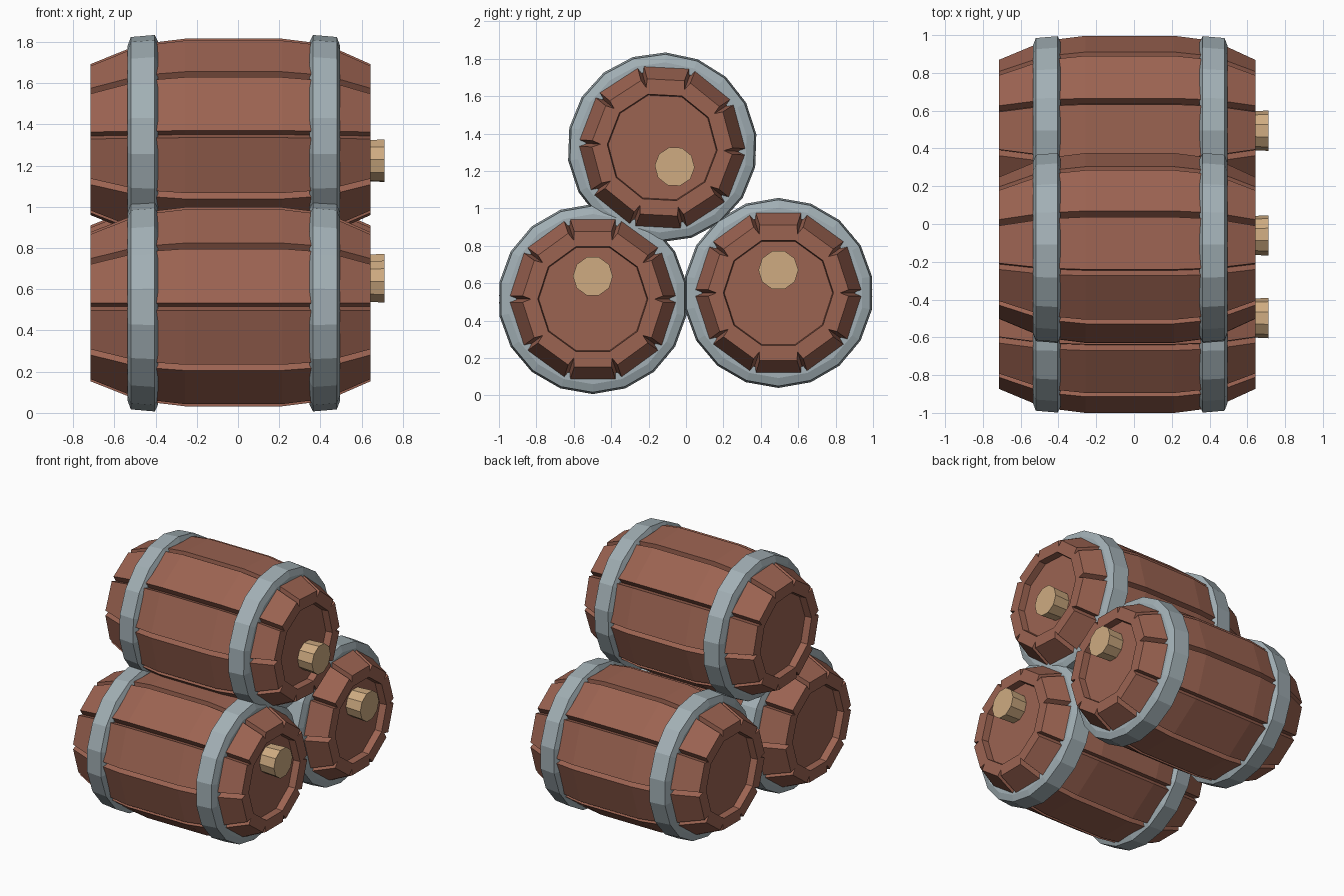
import bpy, bmesh
from math import sin, cos, tan, pi, radians, atan2, hypot

if "Cube" in bpy.data.objects:
    bpy.data.objects.remove(bpy.data.objects["Cube"])


def material(name, rgb):
    m = bpy.data.materials.new(name)
    m.diffuse_color = (*rgb, 1)
    m.use_nodes = True
    m.node_tree.nodes["Principled BSDF"].inputs["Base Color"].default_value = m.diffuse_color
    return m


WOOD = material("red_wood", (0.33, 0.125, 0.083))
STEEL = material("hoop_grey", (0.36, 0.43, 0.46))
CORK = material("cork_tan", (0.62, 0.41, 0.22))


def loft(name, rings, mat, place, closed=False):
    """Skin a list of (x, [(y, z), ...]) rings; open lofts get end caps."""
    bm = bmesh.new()
    loops = [[bm.verts.new((x, y, z)) for y, z in pts] for x, pts in rings]
    pairs = list(zip(loops, loops[1:]))
    if closed:
        pairs.append((loops[-1], loops[0]))
    else:
        bm.faces.new(loops[0])
        bm.faces.new(loops[-1])
    for a, b in pairs:
        n = len(a)
        for i in range(n):
            j = (i + 1) % n
            bm.faces.new((a[i], a[j], b[j], b[i]))
    bmesh.ops.recalc_face_normals(bm, faces=bm.faces)
    me = bpy.data.meshes.new(name)
    bm.to_mesh(me)
    bm.free()
    me.materials.append(mat)
    ob = bpy.data.objects.new(name, me)
    bpy.context.collection.objects.link(ob)
    ob.location = (0, place[0], place[1])
    ob.rotation_euler.x = place[2]
    return ob


def polar(r, a):
    return (r * cos(a), r * sin(a))


def circle(r, n, start):
    return [polar(r, start + 2 * pi * i / n) for i in range(n)]


def stave_ring(ap, gap=0.018, depth=0.05):
    """Ten flat staves with a V groove between neighbours."""
    half = pi / 10
    w = ap * tan(half) - gap
    pts = []
    for i in range(10):
        a = pi / 2 + i * 2 * half
        for s in (-1, 1):
            pts.append(polar(hypot(ap, w), a + s * atan2(w, ap)))
        pts.append(polar(ap / cos(half) - depth, a + half))
    return pts


def inner_ring(ap):
    """Decagon with the same point count as the stave ring."""
    half = pi / 10
    w = ap * tan(half) * 0.9
    pts = []
    for i in range(10):
        a = pi / 2 + i * 2 * half
        for s in (-1, 1):
            pts.append(polar(hypot(ap, w), a + s * atan2(w, ap)))
        pts.append(polar(ap / cos(half), a + half))
    return pts


def barrel(label, y, z, turn, hoop_turn):
    place = (y, z, radians(turn))
    # bulging staves with a recessed head at each end
    body = [(-0.715, 0.362), (-0.475, 0.457), (-0.257, 0.483),
            (0.213, 0.483), (0.425, 0.457), (0.642, 0.362)]
    rings = [(-0.665, inner_ring(0.275)), (-0.715, inner_ring(0.28))]
    rings += [(x, stave_ring(r)) for x, r in body]
    rings += [(0.642, inner_ring(0.28)), (0.592, inner_ring(0.275))]
    loft(label + "_staves", rings, WOOD, place)
    # chamfered hoops, slightly wider in radius toward the middle
    for side, cx, s in (("back", -0.462, 1), ("front", 0.4215, -1)):
        section = [(-0.074, 0.415), (-0.074, 0.455), (-0.058, 0.498),
                   (0.058, 0.508), (0.074, 0.475), (0.074, 0.43)]
        hoop = [(cx + s * dx, circle(r, 18, pi / 2)) for dx, r in section]
        loft(f"{label}_{side}_hoop", hoop, STEEL,
             (y, z, radians(hoop_turn)), closed=True)
    # cork stopper in the front head
    def plug(r):
        return [(a, b + 0.122) for a, b in circle(r, 10, pi / 2 + pi / 10)]
    loft(label + "_cork", [(0.57, plug(0.1)), (0.712, plug(0.107))], CORK, place)


barrel("left_barrel", -0.498, 0.515, 0, 0)
barrel("right_barrel", 0.494, 0.548, 0, 0)
barrel("top_barrel", -0.127, 1.326, -147, -2)
